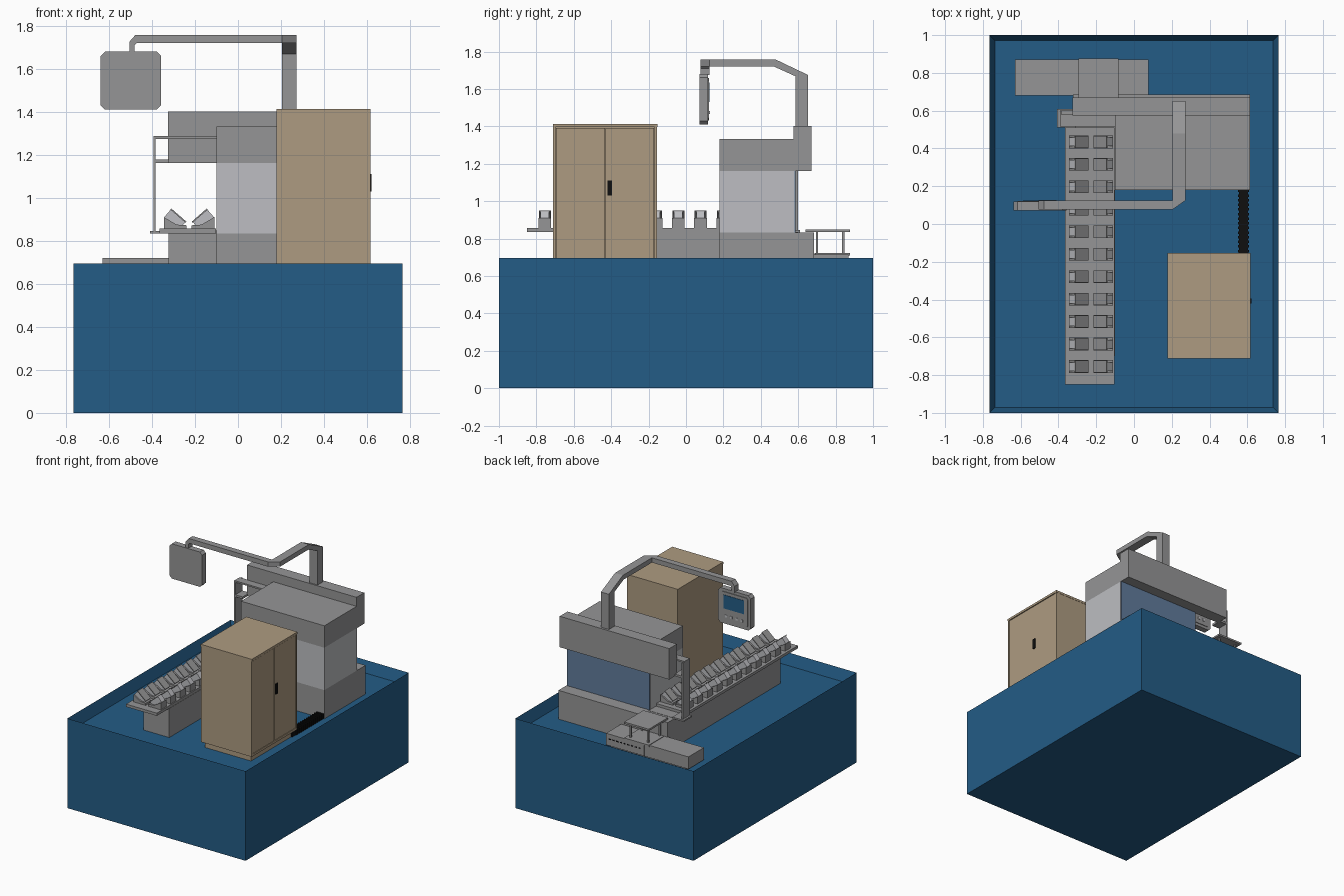
import bpy, bmesh
from mathutils import Vector

cube = bpy.data.objects.get("Cube")
if cube:
    bpy.data.objects.remove(cube, do_unlink=True)


def material(name, rgb):
    m = bpy.data.materials.new(name)
    m.use_nodes = True
    m.diffuse_color = (*rgb, 1)
    m.node_tree.nodes["Principled BSDF"].inputs["Base Color"].default_value = (*rgb, 1)
    return m


BLUE = material("deep_blue", (0.017, 0.107, 0.24))
GREY = material("machine_grey", (0.3, 0.3, 0.305))
LIGHT = material("light_grey", (0.51, 0.515, 0.54))
TAN = material("cabinet_tan", (0.42, 0.33, 0.22))
GLASS = material("window_blue_grey", (0.12, 0.2, 0.33))
BLACK = material("black", (0.005, 0.005, 0.005))


def finish(name, bm, mat):
    bmesh.ops.recalc_face_normals(bm, faces=bm.faces)
    mesh = bpy.data.meshes.new(name)
    bm.to_mesh(mesh)
    bm.free()
    mesh.materials.append(mat)
    ob = bpy.data.objects.new(name, mesh)
    bpy.context.scene.collection.objects.link(ob)
    return ob


def add_box(bm, x, y, z):
    """Box from (low, high) ranges."""
    vs = bmesh.ops.create_cube(bm, size=1)["verts"]
    for v in vs:
        v.co = Vector([(r[0] + r[1]) / 2 + c * (r[1] - r[0]) for r, c in zip((x, y, z), v.co)])
    return vs


def box(name, x, y, z, mat):
    bm = bmesh.new()
    add_box(bm, x, y, z)
    return finish(name, bm, mat)


def add_prism(bm, pts, axis, a, b):
    """Closed profile swept along an axis from a to b."""
    def place(p, d):
        c = list(p)
        c.insert(axis, d)
        return bm.verts.new(c)
    lo, hi = [place(p, a) for p in pts], [place(p, b) for p in pts]
    bm.faces.new(lo)
    bm.faces.new(hi[::-1])
    for i in range(len(pts)):
        j = (i + 1) % len(pts)
        bm.faces.new((lo[i], hi[i], hi[j], lo[j]))


def prism(name, pts, axis, a, b, mat):
    bm = bmesh.new()
    add_prism(bm, pts, axis, a, b)
    return finish(name, bm, mat)


FLOOR = 0.61

# Open-topped base: inset the top face and push it down
bm = bmesh.new()
add_box(bm, (-0.765, 0.765), (-1, 1), (0, 0.695))
top = max(bm.faces, key=lambda f: f.calc_center_median().z)
bmesh.ops.inset_region(bm, faces=[top], thickness=0.042)
for v in top.verts:
    v.co.z = FLOOR
finish("base_tub", bm, BLUE)

# Machine body
box("machine_lower", (-0.1, 0.615), (0.18, 0.59), (FLOOR, 0.833), GREY)
box("machine_rear_plinth", (-0.322, 0.615), (0.575, 0.685), (FLOOR, 0.833), GREY)
box("machine_middle", (-0.1, 0.615), (0.18, 0.58), (0.833, 1.162), LIGHT)
box("machine_upper", (-0.1, 0.615), (0.18, 0.58), (1.162, 1.332), GREY)
box("rear_header", (-0.325, 0.615), (0.575, 0.67), (1.162, 1.402), GREY)
box("rear_window", (-0.098, 0.613), (0.58, 0.586), (0.833, 1.162), GLASS)

# Side guard frame beside the header
box("guard_post", (-0.393, -0.383), (0.515, 0.6), (0.835, 1.28), GREY)
box("guard_foot", (-0.408, -0.31), (0.51, 0.61), (0.833, 0.845), GREY)
box("guard_top", (-0.393, -0.1), (0.515, 0.58), (1.274, 1.286), GREY)
box("guard_shelf", (-0.393, -0.32), (0.515, 0.6), (1.162, 1.178), GREY)

# Conveyor with its bed
box("conveyor_base", (-0.322, -0.1), (-0.7, 0.6), (FLOOR, 0.835), GREY)
box("conveyor_bed", (-0.365, -0.102), (-0.85, 0.51), (0.835, 0.856), GREY)

# Rows of paired tilted holders, mirrored about the conveyor's centre line
bracket = [(-0.345, 0.856), (-0.24, 0.856), (-0.24, 0.872), (-0.285, 0.875), (-0.345, 0.91)]
block = [(-0.343, 0.91), (-0.31, 0.948), (-0.243, 0.889), (-0.276, 0.851)]
plate = [(-0.314, 0.945), (-0.31, 0.95), (-0.24, 0.889), (-0.244, 0.884)]
for name, pts, half, mat in (("holder_brackets", bracket, 0.034, GREY),
                             ("holder_blocks", block, 0.022, LIGHT),
                             ("holder_plates", plate, 0.032, GREY)):
    bm = bmesh.new()
    for row in range(11):
        y = 0.435 - 0.119 * row
        for mirrored in (False, True):
            p = [(-0.455 - x, z) for x, z in pts] if mirrored else pts
            add_prism(bm, p, 1, y - half, y + half)
    finish(name, bm, mat)

# Cabinet with cap, paired doors and handle
box("cabinet_plinth", (0.2, 0.595), (-0.69, -0.175), (FLOOR, 0.66), TAN)
box("cabinet_body", (0.18, 0.603), (-0.71, -0.155), (0.655, 1.398), TAN)
box("cabinet_cap", (0.178, 0.617), (-0.712, -0.153), (1.396, 1.413), TAN)
for name, y in (("cabinet_door_front", (-0.695, -0.434)), ("cabinet_door_back", (-0.431, -0.17))):
    box(name, (0.6, 0.613), y, (0.675, 1.392), TAN)
for name, y in (("cabinet_stile_front", (-0.71, -0.697)), ("cabinet_stile_back", (-0.168, -0.155))):
    box(name, (0.6, 0.615), y, (0.655, 1.398), TAN)
box("cabinet_sill", (0.6, 0.615), (-0.7, -0.165), (0.655, 0.673), TAN)
box("cabinet_handle", (0.61, 0.621), (-0.42, -0.395), (1.03, 1.11), BLACK)

# Ribbed cable duct between cabinet and machine
bm = bmesh.new()
add_box(bm, (0.556, 0.604), (-0.2, 0.19), (FLOOR, 0.644))
for i in range(14):
    y = -0.15 + i * 0.0245
    add_box(bm, (0.55, 0.61), (y, y + 0.013), (FLOOR, 0.65))
finish("cable_duct", bm, BLACK)

# Outfeed platforms and table behind the machine
box("outfeed_platform_right", (-0.63, -0.253), (0.68, 0.87), (0.625, 0.72), GREY)
box("outfeed_platform_left", (-0.247, 0.077), (0.68, 0.87), (0.625, 0.715), GREY)
box("outfeed_core", (-0.6, 0.05), (0.685, 0.85), (FLOOR, 0.7), GREY)
box("outfeed_table", (-0.295, -0.083), (0.64, 0.877), (0.834, 0.848), GREY)
box("outfeed_table_foot", (-0.295, -0.083), (0.69, 0.877), (0.71, 0.724), GREY)
bm = bmesh.new()
for x in (-0.27, -0.12):
    for y in (0.695, 0.835):
        add_box(bm, (x, x + 0.012), (y, y + 0.012), (0.715, 0.84))
finish("outfeed_table_legs", bm, GREY)
bm = bmesh.new()
for i in range(9):
    x = -0.22 + i * 0.032
    add_box(bm, (x, x + 0.018), (0.868, 0.872), (0.672, 0.68))
finish("outfeed_slots", bm, BLACK)

# Swing arm: post and bend, corner, then cross run to the panel
prism("arm_post", [(0.585, 1.4), (0.652, 1.4), (0.652, 1.675), (0.48, 1.757), (0.125, 1.757),
                   (0.125, 1.72), (0.47, 1.72), (0.585, 1.668)], 0, 0.205, 0.273, GREY)
prism("arm_corner", [(0.205, 0.077), (0.273, 0.125), (0.205, 0.125)], 2, 1.72, 1.757, GREY)
prism("arm_cross", [(0.205, 1.72), (0.205, 1.757), (-0.477, 1.757), (-0.505, 1.725),
                    (-0.505, 1.675), (-0.48, 1.675), (-0.48, 1.71), (-0.47, 1.72)],
      1, 0.077, 0.125, GREY)


# Control panel with chamfered corners, bezel, screen and buttons
def chamfered(cx, cz, w, h, c):
    corners = [(-w, c - h), (c - w, -h), (w - c, -h), (w, c - h),
               (w, h - c), (w - c, h), (c - w, h), (-w, h - c)]
    return [(cx + x, cz + z) for x, z in corners]


prism("control_panel", chamfered(-0.498, 1.545, 0.14, 0.135, 0.02), 1, 0.072, 0.118, GREY)
prism("panel_bezel", chamfered(-0.498, 1.545, 0.118, 0.113, 0.012), 1, 0.116, 0.123, GREY)
box("panel_screen", (-0.585, -0.411), (0.12, 0.126), (1.53, 1.635), BLUE)
bm = bmesh.new()
for i in range(4):
    x = -0.575 + i * 0.045
    add_box(bm, (x, x + 0.018), (0.12, 0.127), (1.465, 1.483))
finish("panel_buttons", bm, LIGHT)
